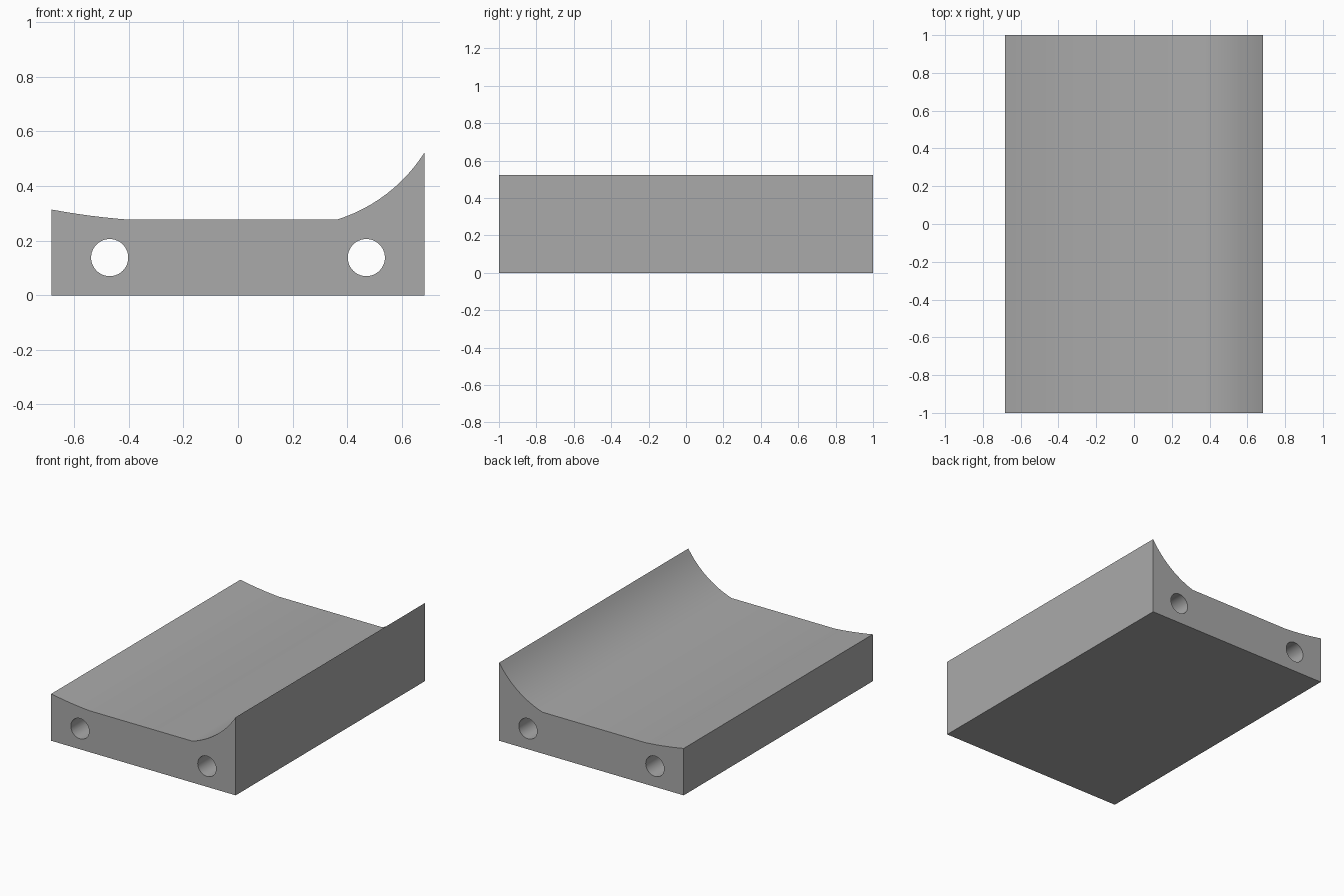
import bpy
import bmesh
import math
from mathutils import Vector

if "Cube" in bpy.data.objects:
    bpy.data.objects.remove(bpy.data.objects["Cube"])

HALF_LENGTH = 1.0
HALF_WIDTH = 0.683
FLOOR = 0.277


def make_material(name, color):
    mat = bpy.data.materials.new(name)
    mat.use_nodes = True
    mat.diffuse_color = color
    mat.node_tree.nodes["Principled BSDF"].inputs["Base Color"].default_value = color
    return mat


def arc(start, end, sag, steps):
    """Points of a circular arc from start to end, bowed downward by sag."""
    a, b = Vector(start), Vector(end)
    chord = b - a
    radius = chord.length ** 2 / (8 * sag) + sag / 2
    up = Vector((-chord.y, chord.x)).normalized()
    if up.y < 0:
        up.negate()
    center = (a + b) / 2 + up * (radius - sag)
    half = math.asin(chord.length / 2 / radius)
    along = chord.normalized()
    angles = [half * (2 * i / steps - 1) for i in range(steps + 1)]
    return [center + radius * (along * math.sin(t) - up * math.cos(t)) for t in angles]


def extruded_block(name, profile, mat):
    """Extrude an x-z profile along the full length."""
    bm = bmesh.new()
    face = bm.faces.new([bm.verts.new((p[0], -HALF_LENGTH, p[1])) for p in profile])
    result = bmesh.ops.extrude_face_region(bm, geom=[face])
    verts = [v for v in result["geom"] if isinstance(v, bmesh.types.BMVert)]
    bmesh.ops.translate(bm, verts=verts, vec=(0, 2 * HALF_LENGTH, 0))
    bmesh.ops.recalc_face_normals(bm, faces=bm.faces)
    mesh = bpy.data.meshes.new(name)
    bm.to_mesh(mesh)
    bm.free()
    mesh.materials.append(mat)
    obj = bpy.data.objects.new(name, mesh)
    bpy.context.collection.objects.link(obj)
    return obj


grey = make_material("plain grey", (0.4, 0.4, 0.4, 1))

# Cradle block: flat base, flat floor, low curved lip and tall curved lip
profile = [(-HALF_WIDTH, 0), (HALF_WIDTH, 0)]
profile += arc((HALF_WIDTH, 0.523), (0.362, FLOOR), 0.036, 12)
profile += arc((-0.4, FLOOR), (-HALF_WIDTH, 0.314), 0.004, 6)
block = extruded_block("cradle_block", profile, grey)

# Two round bores running the full length
for x in (-0.47, 0.47):
    bpy.ops.mesh.primitive_cylinder_add(vertices=48, radius=0.068, depth=2.4,
                                        location=(x, 0, 0.138),
                                        rotation=(math.pi / 2, 0, 0))
    cutter = bpy.context.object
    cutter.name = "bore_cutter"
    cutter.hide_render = True
    cutter.data.materials.append(grey)
    bpy.context.view_layer.objects.active = block
    cut = block.modifiers.new("bore", "BOOLEAN")
    cut.operation = "DIFFERENCE"
    cut.solver = "EXACT"
    cut.object = cutter
    bpy.ops.object.modifier_apply(modifier=cut.name)
    bpy.data.objects.remove(cutter)

# Smooth the curves while keeping the corners crisp
bpy.ops.object.select_all(action="DESELECT")
block.select_set(True)
bpy.context.view_layer.objects.active = block
bpy.ops.object.shade_smooth_by_angle(angle=math.radians(20))
